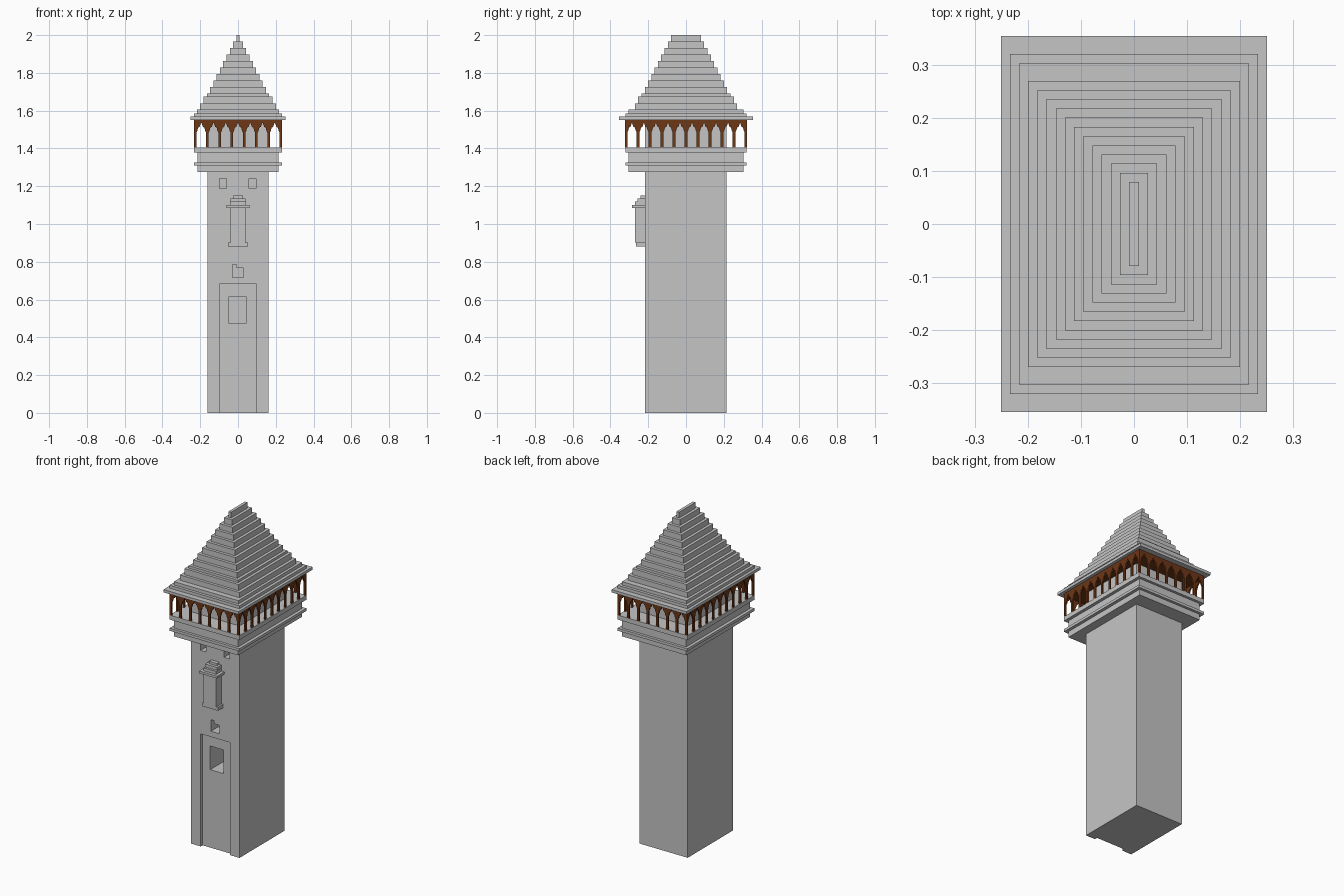
import bpy, bmesh
from mathutils import Vector

if "Cube" in bpy.data.objects:
    bpy.data.objects.remove(bpy.data.objects["Cube"])


def material(name, rgb):
    m = bpy.data.materials.new(name)
    m.diffuse_color = (*rgb, 1)
    m.use_nodes = True
    m.node_tree.nodes["Principled BSDF"].inputs["Base Color"].default_value = m.diffuse_color
    return m


STONE = material("grey stone", (0.56, 0.56, 0.56))
WOOD = material("brown timber", (0.155, 0.038, 0.008))


def finish(name, bm, mat):
    bmesh.ops.recalc_face_normals(bm, faces=bm.faces)
    me = bpy.data.meshes.new(name)
    bm.to_mesh(me)
    bm.free()
    me.materials.append(mat)
    ob = bpy.data.objects.new(name, me)
    bpy.context.collection.objects.link(ob)
    return ob


def add_box(bm, x0, x1, y0, y1, z0, z1):
    vs = bmesh.ops.create_cube(bm, size=1)["verts"]
    for v in vs:
        v.co = Vector((x1 if v.co.x > 0 else x0,
                       y1 if v.co.y > 0 else y0,
                       z1 if v.co.z > 0 else z0))


def boxes(name, items, mat=STONE):
    bm = bmesh.new()
    for b in items:
        add_box(bm, *b)
    return finish(name, bm, mat)


def centred(hx, hy, z0, z1):
    return (-hx, hx, -hy, hy, z0, z1)


# Tower shaft with recessed door and windows
FRONT = -0.217
shaft = boxes("tower_shaft", [(-0.162, 0.162, FRONT, 0.215, 0, 1.555)])
openings = [  # x0, x1, z0, z1, depth
    (-0.098, 0.098, -0.1, 0.682, 0.018),
    (-0.047, 0.043, 0.472, 0.615, 0.15),
    (-0.030, 0.028, 0.716, 0.767, 0.07),
    (-0.030, -0.009, 0.75, 0.786, 0.07),
    (-0.099, -0.062, 1.187, 1.24, 0.05),
    (0.058, 0.096, 1.187, 1.24, 0.05),
]
for x0, x1, z0, z1, d in openings:
    cutter = boxes("opening_cutter", [(x0, x1, -0.4, FRONT + d, z0, z1)])
    cutter.hide_render = True
    mod = shaft.modifiers.new("opening", "BOOLEAN")
    mod.operation = "DIFFERENCE"
    mod.solver = "EXACT"
    mod.object = cutter
    bpy.context.view_layer.objects.active = shaft
    bpy.ops.object.modifier_apply(modifier=mod.name)
    bpy.data.objects.remove(cutter)

# Small oriel on the front: base, body, eave and stepped cap
boxes("oriel", [(-hx, hx, y, FRONT + 0.005, z0, z1) for hx, y, z0, z1 in [
    (0.052, -0.265, 0.88, 0.902),
    (0.041, -0.270, 0.902, 1.086),
    (0.060, -0.287, 1.086, 1.100),
    (0.043, -0.270, 1.100, 1.118),
    (0.040, -0.257, 1.118, 1.136),
    (0.026, -0.240, 1.136, 1.150),
]])

# Gallery platform with two ledges
boxes("gallery_platform", [centred(*p) for p in [
    (0.215, 0.305, 1.275, 1.310),
    (0.234, 0.321, 1.310, 1.326),
    (0.215, 0.305, 1.326, 1.378),
    (0.234, 0.321, 1.378, 1.405),
]])

# Timber arcade: columns flaring into pointed arches on all four sides
FLARE = [(0.007, 1.405), (0.007, 1.485), (0.012, 1.495), (0.016, 1.510),
         (0.024, 1.515), (0.031, 1.535)]
THICK = 0.009


def arcade(name, half, offset, count, along_x):
    bm = bmesh.new()
    for i in range(count):
        c = -half + 2 * half * i / (count - 1)
        outline = [(c - w, z) for w, z in FLARE] + [(c + w, z) for w, z in reversed(FLARE)]
        for side in (-1, 1):
            verts = []
            for t, z in outline:
                t = max(-half - 0.004, min(half + 0.004, t))
                d = side * offset
                verts.append(bm.verts.new((t, d, z) if along_x else (d, t, z)))
            f = bm.faces.new(verts)
            g = bmesh.ops.extrude_face_region(bm, geom=[f])["geom"]
            step = Vector((0, -side * THICK, 0) if along_x else (-side * THICK, 0, 0))
            bmesh.ops.translate(bm, vec=step,
                                verts=[e for e in g if isinstance(e, bmesh.types.BMVert)])
    return finish(name, bm, WOOD)


arcade("arcade_front_back", 0.227, 0.322, 8, True)
arcade("arcade_sides", 0.318, 0.232, 11, False)
boxes("arcade_ceiling", [centred(0.232, 0.322, 1.534, 1.551)], WOOD)

# Stepped roof: lower eaves, then regular courses up to the ridge
courses = [(0.251, 0.355, 1.568), (0.234, 0.321, 1.586), (0.216, 0.304, 1.606),
           (0.200, 0.270, 1.638), (0.182, 0.253, 1.675), (0.165, 0.236, 1.690)]
for k in range(8, -1, -1):
    courses.append((0.009 + 0.0173 * k, 0.079 + 0.0174 * k, 2.0 - 0.0345 * k))
z = 1.551
steps = []
for hx, hy, top in courses:
    steps.append(centred(hx, hy, z, top))
    z = top
boxes("stepped_roof", steps)
